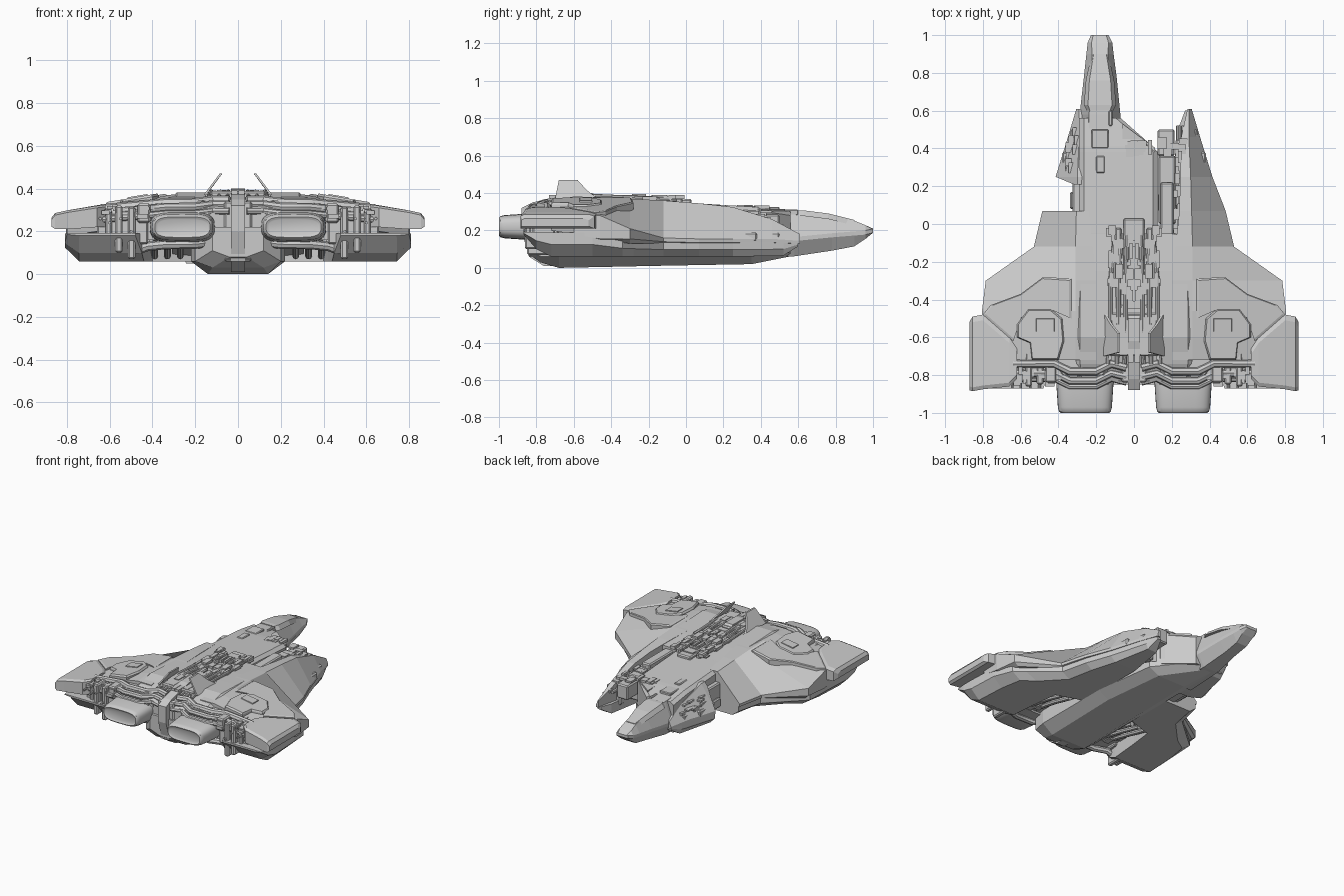
import bpy, bmesh, math, random
from mathutils import Vector, Matrix

if "Cube" in bpy.data.objects:
    bpy.data.objects.remove(bpy.data.objects["Cube"])

random.seed(4)


def finish(name, bm, mirror=False, smooth=False):
    bmesh.ops.recalc_face_normals(bm, faces=bm.faces)
    me = bpy.data.meshes.new(name)
    bm.to_mesh(me)
    bm.free()
    ob = bpy.data.objects.new(name, me)
    bpy.context.collection.objects.link(ob)
    if mirror:
        ob.modifiers.new("Mirror", 'MIRROR').use_mirror_merge = False
    if smooth:
        bpy.ops.object.select_all(action='DESELECT')
        ob.select_set(True)
        bpy.context.view_layer.objects.active = ob
        bpy.ops.object.shade_smooth_by_angle(angle=math.radians(35))
    return ob


def loft(name, rings, mirror=False, smooth=False):
    """Skin equal-length rings of 3D points and cap both ends."""
    bm = bmesh.new()
    vs = [[bm.verts.new(p) for p in r] for r in rings]
    n = len(rings[0])
    for a, b in zip(vs, vs[1:]):
        for i in range(n):
            j = (i + 1) % n
            bm.faces.new((a[i], a[j], b[j], b[i]))
    bm.faces.new(vs[0])
    bm.faces.new(vs[-1])
    return finish(name, bm, mirror, smooth)


def add_box(bm, lo, hi):
    c = [(a + b) / 2 for a, b in zip(lo, hi)]
    s = [b - a for a, b in zip(lo, hi)]
    return bmesh.ops.create_cube(bm, size=1, matrix=Matrix.Translation(c) @ Matrix.Diagonal((*s, 1)))


def boxes(name, spans, mirror=False, bevel=0.008):
    bm = bmesh.new()
    for lo, hi in spans:
        add_box(bm, lo, hi)
    bmesh.ops.bevel(bm, geom=bm.edges[:], offset=bevel, segments=1, affect='EDGES')
    return finish(name, bm, mirror)


def scatter(name, n, xr, yr, zr, size=(0.012, 0.045), mirror=True):
    """Small mechanical blocks filling a volume."""
    bm = bmesh.new()
    for _ in range(n):
        c = [random.uniform(*r) for r in (xr, yr, zr)]
        s = [random.uniform(*size) / 2, random.uniform(*size) * 0.9, random.uniform(*size) / 4]
        add_box(bm, [a - b for a, b in zip(c, s)], [a + b for a, b in zip(c, s)])
    return finish(name, bm, mirror)


def pipe(name, pts, r, mirror=True, sides=8):
    """Round pipe running through points."""
    pts = [Vector(p) for p in pts]
    rings = []
    for i, p in enumerate(pts):
        d = (pts[min(i + 1, len(pts) - 1)] - pts[max(i - 1, 0)]).normalized()
        u = d.cross(Vector((0, 0, 1)) if abs(d.z) < 0.9 else Vector((0, 1, 0))).normalized()
        w = d.cross(u)
        rings.append([p + r * (math.cos(t) * u + math.sin(t) * w)
                      for t in (2 * math.pi * k / sides for k in range(sides))])
    return loft(name, rings, mirror, True)


def wing_z(x):
    return 0.37 - max(0, x - 0.3) * 0.158


def panel(name, outline, t, mirror=True):
    """Raised plate following the wing's slope, with chamfered rim."""
    cx = sum(p[0] for p in outline) / len(outline)
    cy = sum(p[1] for p in outline) / len(outline)
    rim = [(x, y, wing_z(x) + t * 0.4) for x, y in outline]
    top = [(cx + (x - cx) * 0.94, cy + (y - cy) * 0.94, wing_z(x) + t) for x, y in outline]
    low = [(x, y, wing_z(x) - 0.05) for x, y in outline]
    return loft(name, [low, rim, top], mirror)


# Offset cockpit nose: y, left, right, bottom, waist, top, top inset
nose = [(1.0, -.228, -.135, .188, .20, .208, .012), (.96, -.245, -.115, .155, .19, .228, .02),
        (.9, -.252, -.108, .115, .185, .252, .03), (.78, -.265, -.092, .092, .175, .283, .045),
        (.58, -.288, -.072, .062, .155, .303, .05), (.30, -.292, -.06, .05, .15, .322, .05)]
loft("cockpit_nose", [[(l + i, y, b), (l, y, m - .012), (l, y, m + .01), (l + i, y, t),
                       (r - i, y, t), (r, y, m + .01), (r, y, m - .012), (r - i, y, b)]
                      for y, l, r, b, m, t, i in nose])
loft("canopy", [[(-.18 - w, y, z - .03), (-.18 - w * .75, y, z), (-.18 + w * .75, y, z),
                 (-.18 + w, y, z - .03)]
                for y, w, z in ((.90, .045, .256), (.76, .075, .291), (.63, .085, .307), (.60, .07, .306))])
boxes("canopy_hatch", [((-.225, .40, .28), (-.135, .5, .326)), ((-.2, .27, .28), (-.155, .36, .336)),
                       ((-.135, .52, .28), (-.115, .6, .312))], bevel=.005)

# Centre hull, cut away at the front beside the nose and along the gun slot;
# its underside ramps up toward the engines
core = [(.56, -.29, -.07, .30, .08), (.41, -.29, .10, .322, .08), (.38, -.29, .125, .325, .08),
        (-.05, -.29, .125, .352, .08), (-.052, -.29, .25, .352, .08), (-.25, -.305, .305, .367, .08),
        (-.42, -.31, .31, .375, .12), (-.6, -.31, .31, .382, .17), (-.74, -.31, .31, .35, .2),
        (-.83, -.30, .30, .31, .2)]
loft("centre_hull", [[(l, y, b), (l, y, z - .02), (l + .025, y, z), (r - .025, y, z),
                      (r, y, z - .02), (r, y, b)] for y, l, r, z, b in core])

# Upper side shells: y, inner x, ridge x, ridge z, edge x, edge z, bottom z
prong = [(.61, .283, .29, .18, .305, .145, .13), (.46, .25, .29, .26, .35, .155, .13),
         (.25, .245, .30, .325, .415, .155, .13)]
body = [(.07, .24, .305, .345, .485, .155, .13), (-.12, .22, .31, .36, .53, .16, .13),
        (-.30, .2, .31, .37, .785, .21, .13), (-.46, .2, .31, .372, .805, .28, .15),
        (-.60, .2, .31, .372, .80, .282, .18), (-.72, .2, .31, .36, .66, .30, .2)]


def shell(name, stations, s):
    loft(name, [[(s * i, y, b), (s * i, y, rz), (s * r, y, rz), (s * e, y, ez),
                 (s * e, y, max(b, min(ez - .02, .155))), (s * (e - .03 * (e > .33)), y, b),
                 (s * max(i, min(.48, e - .05)), y, b)]
                for y, i, r, rz, e, ez, b in stations])


# Lower plates: y, inner x, edge x, top z, bottom z (open engine trough behind the middle)
low_prong = [(.60, .27, .302, .135, .115), (.52, .24, .33, .135, .065), (.25, .2, .41, .135, .06)]
low_body = [(.07, .2, .475, .135, .06), (-.12, .2, .52, .135, .06), (-.28, .22, .70, .145, .06),
            (-.34, .40, .77, .15, .06), (-.5, .42, .80, .19, .06),
            (-.72, .44, .81, .19, .06), (-.80, .45, .81, .19, .10), (-.87, .48, .80, .192, .18)]


def plate(name, stations, s):
    loft(name, [[(s * i, y, t), (s * e, y, t), (s * e, y, (t + b) / 2),
                 (s * (e - (e - i) * .18), y, b), (s * i, y, b)] for y, i, e, t, b in stations])


shell("right_shell", prong + body, 1)
plate("right_lower_plate", low_prong + low_body, 1)
shell("left_prong", prong + [(.21, .245, .30, .325, .32, .30, .13)], -1)
shell("left_shell", body, -1)
plate("left_lower_prong", low_prong + [(.21, .2, .32, .135, .06)], -1)
plate("left_lower_plate", low_body, -1)
boxes("left_notch_block", [((-.325, .05, .09), (-.27, .28, .27)), ((-.34, .08, .1), (-.3, .17, .17))])
scatter("left_notch_details", 14, (-.35, -.30), (.28, .48), (.2, .26), (.015, .045), False)

# Belly keel, bending toward the nose at the front
loft("belly_keel", [[(c - w - .04, y, t), (c - w - .04, y, max(b + .03, .06)), (c - w + .04, y, b),
                     (c + w - .04, y, b), (c + w + .04, y, max(b + .03, .06)), (c + w + .04, y, t)]
                    for y, c, w, b, t in ((.56, -.18, .065, .062, .10), (.35, -.03, .15, .02, .10),
                                          (-.1, 0, .18, .012, .2), (-.68, 0, .18, 0.0, .22),
                                          (-.78, 0, .16, .03, .22), (-.85, 0, .08, .08, .22))])
scatter("engine_trough_details", 30, (.23, .42), (-.72, -.55), (.16, .19), (.02, .07))
for i, x in enumerate((.27, .33, .39)):
    pipe(f"trough_pipe_{i}", [(x, -.34, .085), (x, -.5, .125), (x - .01, -.76, .18)], .016)

# Tip fins and layered wing panels
loft("wing_tip_fin", [[(x, y0, zb), (x, y0, zt - .01), (x, y0 - .03, zt), (x, y1 + .02, zt),
                       (x, y1, zt - .01), (x, y1, zb)]
                      for x, y0, y1, zb, zt in ((.62, -.66, -.82, .22, .325), (.66, -.60, -.86, .22, .32),
                                                (.80, -.48, -.875, .21, .298),
                                                (.855, -.49, -.885, .21, .286), (.872, -.52, -.88, .222, .265))],
     True)
panel("leading_wing_panel", [(.33, -.29), (.48, -.28), (.60, -.37), (.76, -.43), (.80, -.48),
                             (.64, -.62), (.60, -.50), (.42, -.46), (.33, -.5)], .01)
panel("rear_wing_panel", [(.38, -.50), (.44, -.45), (.56, -.45), (.62, -.53), (.62, -.60),
                          (.55, -.63), (.54, -.72), (.40, -.72), (.37, -.62)], .018)
panel("wing_access_panel", [(.42, -.5), (.52, -.5), (.52, -.57), (.42, -.57)], .024)

# Gun in the right-hand slot
boxes("gun_housing", [((.13, .0, .12), (.22, .36, .30)), ((.125, .36, .18), (.215, .50, .285)),
                      ((.14, -.06, .25), (.21, .22, .335)), ((.22, .05, .1), (.27, .45, .24))])
for i, x in enumerate((.235, .262)):
    pipe(f"gun_barrel_{i}", [(x, .1, .24), (x, .52, .22)], .012, False)
scatter("gun_details", 45, (.14, .27), (.0, .44), (.24, .30), (.015, .05), False)
loft("nose_side_vent", [[(-.06, .53, z), (.02, .47, z), (.11, .405, z), (.11, .36, z), (-.06, .44, z)]
                        for z in (.12, .316)])
scatter("nose_side_details", 14, (-.04, .09), (.38, .42), (.315, .325), (.02, .045), False)

# Dorsal spine with a tall rear column
loft("rear_column", [[(x, -.45, .36), (x, -.50, .40), (x, -.62, .398), (x, -.82, .35), (x, -.88, .32),
                      (x, -.88, .20), (x, -.84, .06), (x, -.76, .01), (x, -.7, .01)]
                     for x in (-.032, .032)])
boxes("dorsal_spine", [((-.055, -.45, .3), (.055, .03, .368)),
                       ((-.10, -.48, .3), (-.065, -.02, .378)), ((.065, -.48, .3), (.10, -.02, .378)),
                       ((-.13, -.70, .3), (.13, -.47, .388)), ((-.065, -.84, .06), (.065, -.7, .34))])
for i, x in enumerate((.045, .082, .125)):
    pipe(f"spine_pipe_{i}", [(x * .8, -.05, .365), (x, -.3, .376), (x, -.5, .385), (x * 1.1, -.74, .36)], .011)
scatter("spine_details", 60, (.01, .13), (-.70, -.02), (.366, .382), (.012, .05))

# Canted dorsal fins
fin = [(-.70, .155, .37), (-.68, .08, .47), (-.58, .08, .47), (-.53, .12, .415), (-.47, .155, .37)]
loft("dorsal_fin", [[(x + d, y, z) for y, x, z in fin] for d in (-.006, .006)], True)

# Engine nozzles: flat rounded sections with recessed outlets


def nozzle_ring(y, k):
    pts = []
    for i in range(32):
        t = 2 * math.pi * i / 32
        c, s = math.cos(t), math.sin(t)
        pts.append((.26 + math.copysign(abs(c) ** .5, c) * (.145 - k), y,
                    .22 + math.copysign(abs(s) ** .7, s) * (.064 - k)))
    return pts


loft("engine_nozzle", [nozzle_ring(y, k) for y, k in ((-.72, -.01), (-.85, -.006), (-.97, .002),
                       (-.993, .008), (-1.0, .016), (-.996, .024), (-.994, .028))], True, True)
loft("engine_shroud", [[(x0, y, .16), (x0, y, .30), (x0 + .05, y, .345), (x1 - .05, y, .33),
                        (x1, y, .28), (x1, y, .16)]
                       for y, x0, x1 in ((-.6, .08, .46), (-.76, .09, .45), (-.80, .12, .42))], True)

# Rear machinery: cross ducts, hinge clusters and trailing spikes
for i, (y, z, r) in enumerate(((-.76, .345, .022), (-.81, .325, .02), (-.84, .295, .016), (-.8, .15, .022))):
    end = .64 if i < 3 else .48
    pipe(f"rear_duct_{i}", [(.04, y, z), (.12, y + .02, z), (.20, y - .02, z - .01),
                            (.34, y - .02, z - .012), (.42, y + .02, z - .02), (end, y + .02, z - .04)], r)
boxes("rear_hinge", [((.48, -.85, .07), (.515, -.68, .315)), ((.54, -.86, .10), (.575, -.68, .32)),
                     ((.59, -.84, .14), (.62, -.7, .30)), ((.42, -.82, .14), (.66, -.7, .29)),
                     ((.41, -.84, .24), (.47, -.72, .33))], True)
for i, (x, z) in enumerate(((.50, .2), (.55, .26), (.60, .24), (.645, .26))):
    pipe(f"trailing_spike_{i}", [(x, -.78, z), (x, -.87, z)], .007)
scatter("rear_upper_details", 45, (.08, .64), (-.83, -.72), (.27, .32), (.02, .05))

# Outer prong details
boxes("prong_tip_block", [((.285, .36, .12), (.335, .5, .19)), ((.31, .30, .14), (.38, .38, .19))], True)
